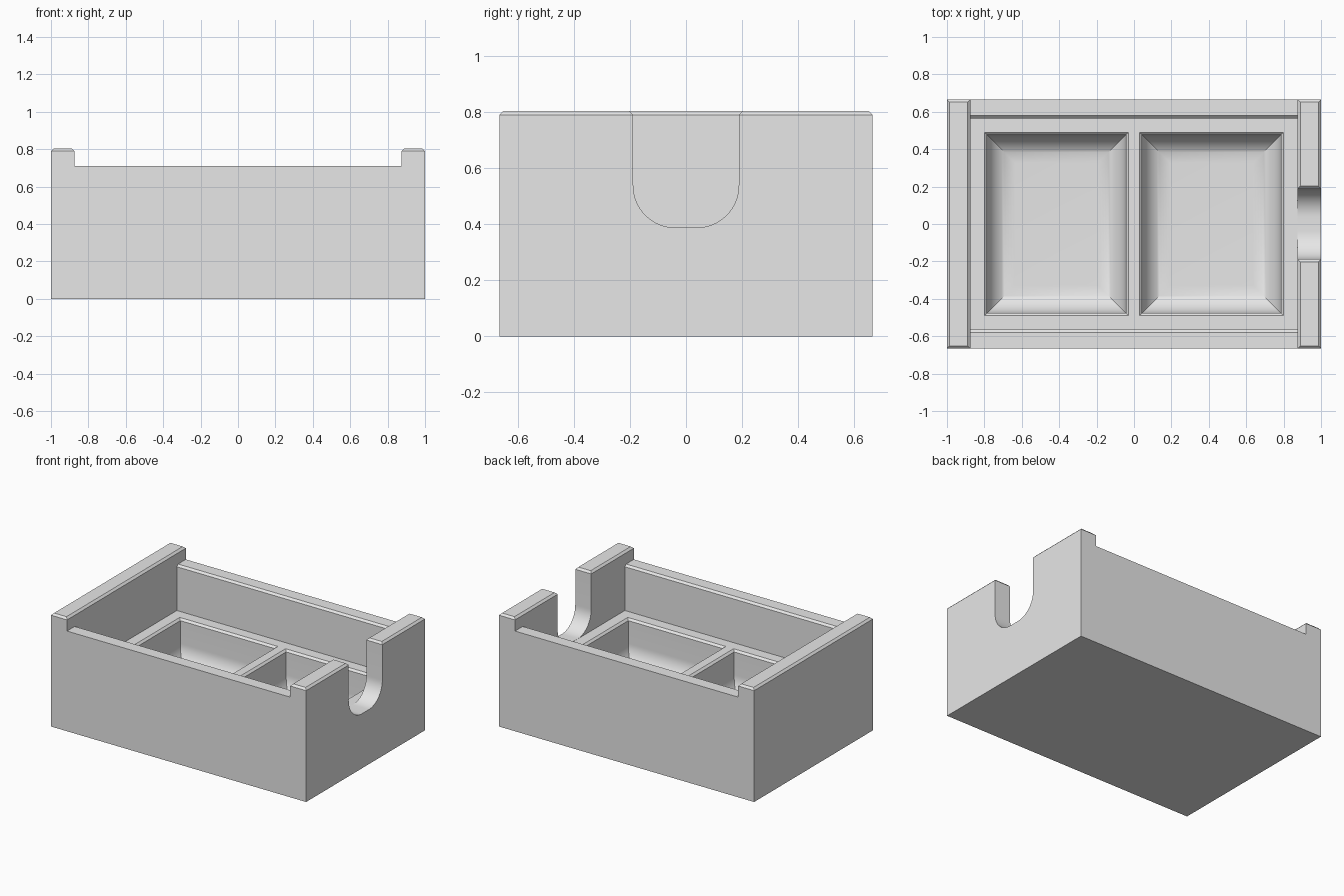
import bpy, bmesh
from math import sin, cos, pi

if "Cube" in bpy.data.objects:
    bpy.data.objects.remove(bpy.data.objects["Cube"], do_unlink=True)

END_X, HALF_Y, TOP = 1.0, 0.665, 0.803
INNER_X, INNER_Y, RIM = 0.875, 0.565, 0.71
FLOOR, BASE, CHAMFER, FILLET = 0.386, 0.06, 0.014, 0.15

grey = bpy.data.materials.new("light_grey")
grey.use_nodes = True
grey.diffuse_color = (0.8, 0.8, 0.8, 1)
grey.node_tree.nodes["Principled BSDF"].inputs["Base Color"].default_value = (0.8, 0.8, 0.8, 1)


def loft(name, rings):
    """Closed solid through a list of rings with equal point counts."""
    bm = bmesh.new()
    loops = [[bm.verts.new(p) for p in ring] for ring in rings]
    for a, b in zip(loops, loops[1:]):
        for i in range(len(a)):
            j = (i + 1) % len(a)
            bm.faces.new((a[i], a[j], b[j], b[i]))
    bm.faces.new(loops[0])
    bm.faces.new(loops[-1])
    bmesh.ops.recalc_face_normals(bm, faces=bm.faces)
    mesh = bpy.data.meshes.new(name)
    bm.to_mesh(mesh)
    bm.free()
    mesh.materials.append(grey)
    obj = bpy.data.objects.new(name, mesh)
    bpy.context.collection.objects.link(obj)
    return obj


def prism(name, profile, x0, x1):
    """Extrude a (y, z) profile along x."""
    return loft(name, [[(x, y, z) for y, z in profile] for x in (x0, x1)])


def rect(x0, x1, y, z, inset):
    return [(x0 + inset, -y + inset, z), (x1 - inset, -y + inset, z),
            (x1 - inset, y - inset, z), (x0 + inset, y - inset, z)]


# Outer block
box = loft("storage_box", [rect(-END_X, END_X, HALF_Y, z, 0) for z in (0, TOP)])

# Main cavity, with lowered chamfered rims front and back
half = [(INNER_Y, FLOOR), (INNER_Y, RIM - CHAMFER), (INNER_Y + CHAMFER, RIM), (0.8, RIM), (0.8, 1)]
cavity = prism("cavity_cutter", half + [(-y, z) for y, z in reversed(half)], -INNER_X, INNER_X)

# Rounded notch in one end wall
notch_y, notch_z = 0.188, FLOOR + 0.001
arc = [(notch_y - FILLET + FILLET * sin(a), notch_z + FILLET - FILLET * cos(a))
       for a in [pi / 2 * i / 16 for i in range(17)]]
half = arc + [(notch_y, 1)]
notch = prism("notch_cutter", half + [(-y, z) for y, z in reversed(half)], 0.8, 1.2)

# Two pockets with chamfered mouths and filleted floors
cutters = [cavity, notch]
steps = [(-0.01, FLOOR + 0.01), (CHAMFER, FLOOR - CHAMFER)]
for i in range(17):
    a = pi / 2 * i / 16
    steps.append((CHAMFER + FILLET * (1 - cos(a)), BASE + FILLET * (1 - sin(a))))
for name, x0, x1 in (("right_pocket_cutter", -0.8, -0.03), ("left_pocket_cutter", 0.03, 0.8)):
    cutters.append(loft(name, [rect(x0, x1, 0.49, z, inset) for inset, z in steps]))

# Carve the block
bpy.context.view_layer.objects.active = box
box.select_set(True)
for cutter in cutters:
    cutter.hide_render = True
    mod = box.modifiers.new(cutter.name, "BOOLEAN")
    mod.operation, mod.solver, mod.object = "DIFFERENCE", "EXACT", cutter
    bpy.ops.object.modifier_apply(modifier=mod.name)
for cutter in cutters:
    bpy.data.objects.remove(cutter, do_unlink=True)

# Chamfer the tops of the end walls
bm = bmesh.new()
bm.from_mesh(box.data)
bmesh.ops.remove_doubles(bm, verts=bm.verts, dist=0.0001)


def is_top(face):
    return all(v.co.z > TOP - 0.001 for v in face.verts)


edges = [e for e in bm.edges if sum(is_top(f) for f in e.link_faces) == 1]
bmesh.ops.bevel(bm, geom=edges, offset=CHAMFER, segments=1, affect="EDGES")
bm.to_mesh(box.data)
bm.free()

bpy.ops.object.shade_smooth_by_angle(angle=pi / 6)
